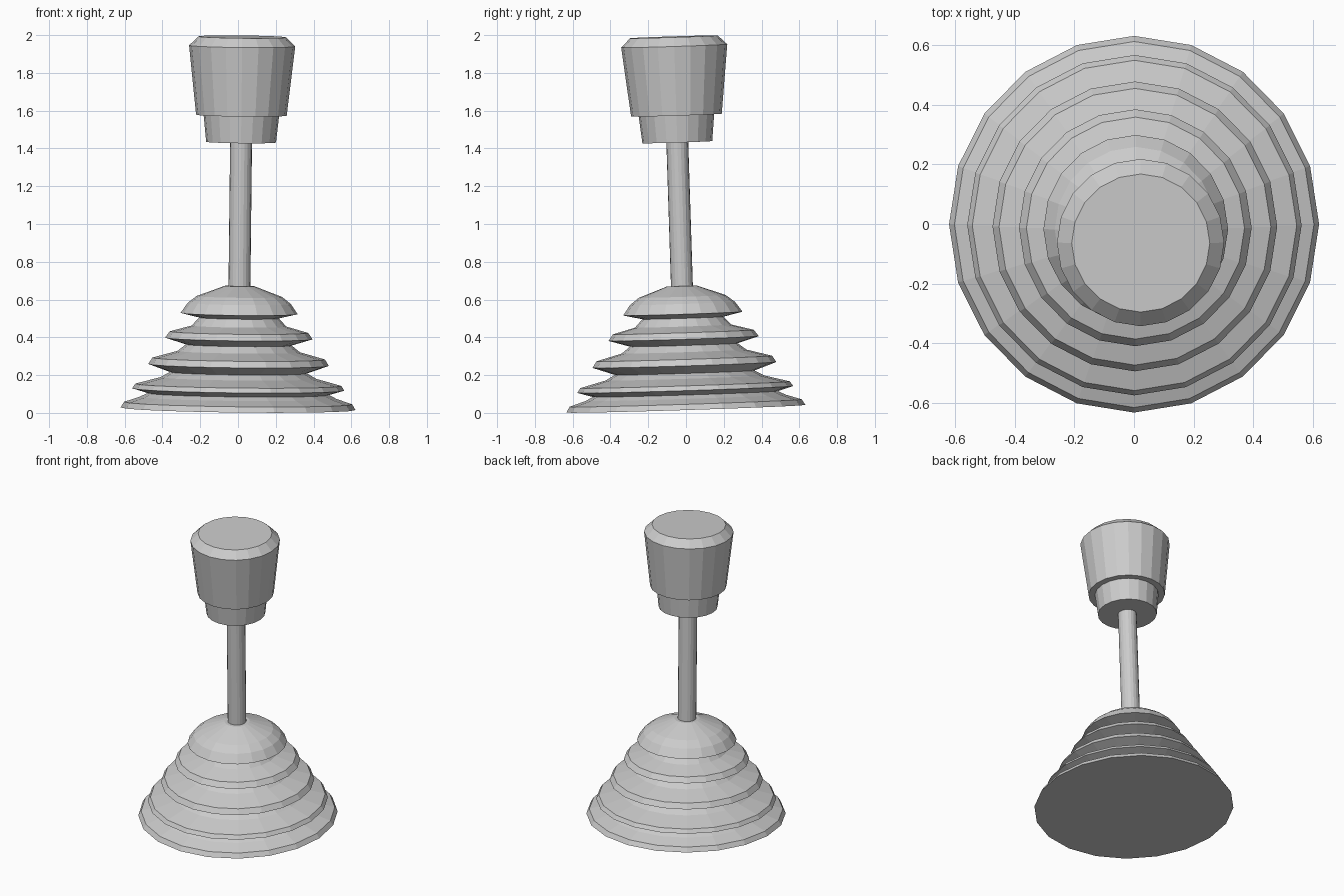
import bpy, bmesh, math

if "Cube" in bpy.data.objects:
    bpy.data.objects.remove(bpy.data.objects["Cube"])

TILT = (math.radians(1.84), math.radians(0.65), 0)  # whole lever leans slightly


def lathe(name, profile, sides=20, sx=1.0):
    """Closed solid of revolution from (radius, height) points, bottom to top."""
    bm = bmesh.new()
    rings = []
    for r, z in profile:
        rings.append([bm.verts.new((sx * r * math.cos(2 * math.pi * i / sides),
                                    r * math.sin(2 * math.pi * i / sides), z))
                      for i in range(sides)])
    for a, b in zip(rings, rings[1:]):
        for i in range(sides):
            j = (i + 1) % sides
            bm.faces.new((a[i], a[j], b[j], b[i]))
    bm.faces.new(rings[0][::-1])
    bm.faces.new(rings[-1])
    mesh = bpy.data.meshes.new(name)
    bm.to_mesh(mesh)
    bm.free()
    obj = bpy.data.objects.new(name, mesh)
    obj.rotation_euler = TILT
    bpy.context.collection.objects.link(obj)
    return obj


# Pleated boot: each pleat is tip, lip, shoulder and the neck below the next one
boot = [
    (0.633, 0.022), (0.615, 0.052), (0.53, 0.08), (0.49, 0.10),
    (0.572, 0.124), (0.555, 0.149), (0.42, 0.185), (0.37, 0.213),
    (0.487, 0.254), (0.465, 0.288), (0.33, 0.325), (0.285, 0.36),
    (0.398, 0.394), (0.373, 0.428), (0.255, 0.46), (0.215, 0.503),
    (0.316, 0.526), (0.278, 0.58), (0.23, 0.617), (0.08, 0.672),
]
lathe("boot", boot, sx=0.982)

# Lever shaft
lathe("shaft", [(0.058, 0.64), (0.058, 1.46)], sides=20)

# Stepped knob with bevelled top
lathe("knob", [(0.185, 1.434), (0.20, 1.577), (0.24, 1.577),
               (0.281, 1.944), (0.232, 1.992)])
